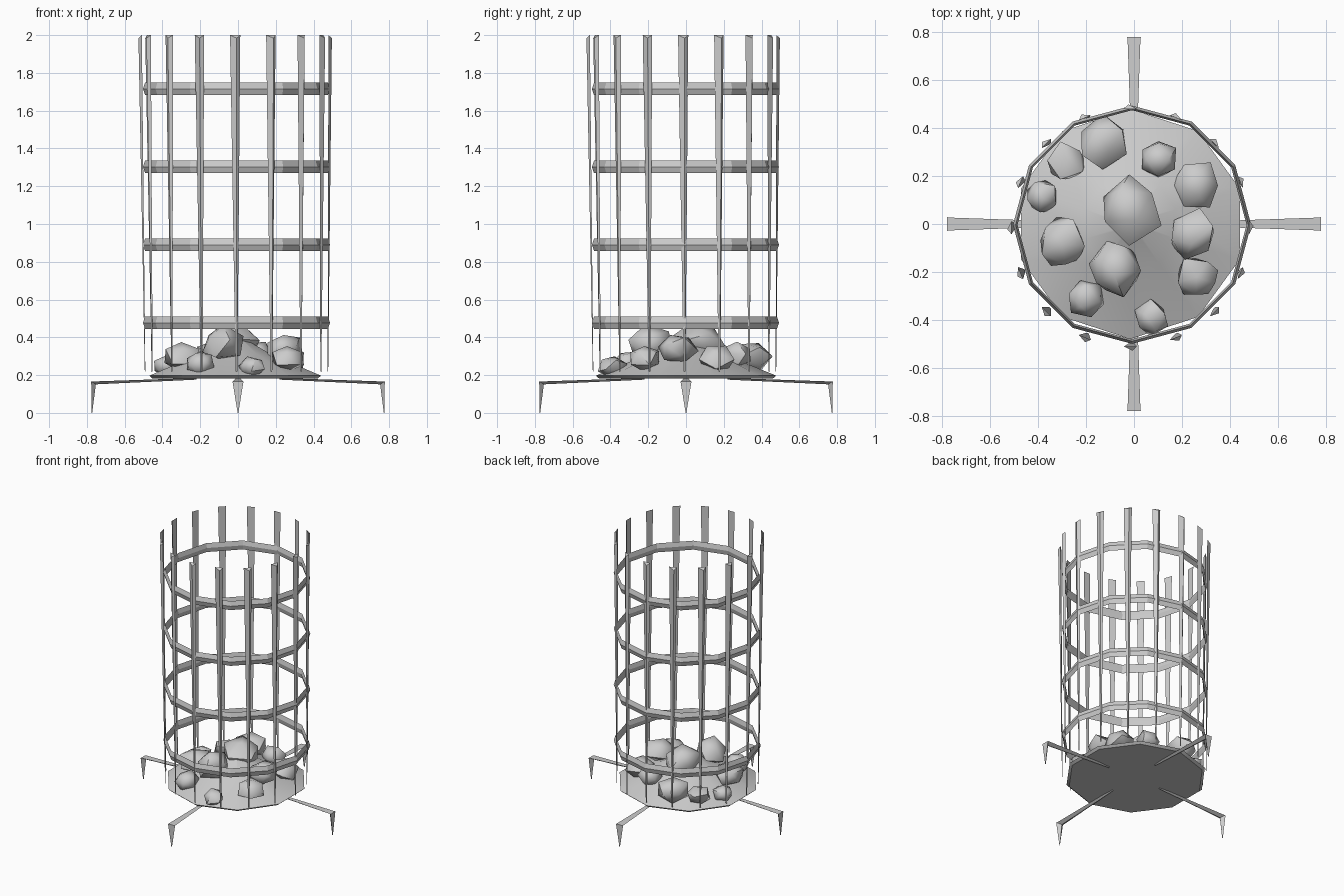
import bpy, bmesh, math, random
from mathutils import Vector, Matrix

if "Cube" in bpy.data.objects:
    bpy.data.objects.remove(bpy.data.objects["Cube"])

random.seed(4)


def finish(name, bm, smooth=None):
    bmesh.ops.recalc_face_normals(bm, faces=bm.faces)
    mesh = bpy.data.meshes.new(name)
    bm.to_mesh(mesh)
    bm.free()
    ob = bpy.data.objects.new(name, mesh)
    bpy.context.collection.objects.link(ob)
    if smooth:
        bpy.ops.object.select_all(action='DESELECT')
        ob.select_set(True)
        bpy.context.view_layer.objects.active = ob
        bpy.ops.object.shade_smooth_by_angle(angle=math.radians(smooth))
    return ob


def loft(bm, sections, closed=False):
    """Skin a list of equal-length point loops."""
    rows = [[bm.verts.new(p) for p in s] for s in sections]
    n = len(rows[0])
    pairs = list(zip(rows, rows[1:] + rows[:1])) if closed else list(zip(rows, rows[1:]))
    for a, b in pairs:
        for i in range(n):
            j = (i + 1) % n
            bm.faces.new((a[i], a[j], b[j], b[i]))
    if not closed:
        bm.faces.new(rows[0])
        bm.faces.new(rows[-1])


# Tapered triangular uprights, slightly skewed at the top
for k in range(16):
    rot = Matrix.Rotation(k * math.tau / 16, 4, 'Z')
    bm = bmesh.new()
    sections = []
    for z, r, w, d, shift in ((0.22, 0.484, 0.005, 0.003, -0.008),
                              (2.0, 0.503, 0.027, 0.018, -0.015)):
        tri = [(r - d * 0.5, -w, z), (r - d * 0.5, w, z), (r + d * 0.5, w * 0.3, z - w * 0.6)]
        sections.append([rot @ Vector(p) + Vector((shift, shift, 0)) for p in tri])
    loft(bm, sections)
    finish(f"upright_bar_{k + 1}", bm)

# Faceted twelve-sided flat hoops
for k, z in enumerate((0.477, 0.89, 1.302, 1.715)):
    bm = bmesh.new()
    sections = []
    for i in range(12):
        a = i * math.tau / 12
        prof = [(0.484, 0.033), (0.495, 0.0), (0.484, -0.033), (0.476, 0.0)]
        sections.append([(r * math.cos(a) - 0.008, r * math.sin(a) - 0.003, z + h)
                         for r, h in prof])
    loft(bm, sections, closed=True)
    finish(f"hoop_{k + 1}", bm)

# Shallow base with a mound of ash
bm = bmesh.new()
sections = []
for r, z in ((0.46, 0.182), (0.478, 0.197), (0.2, 0.31), (0.02, 0.41)):
    sections.append([(r * math.cos((i + 0.5) * math.tau / 10) - 0.015,
                      r * math.sin((i + 0.5) * math.tau / 10), z) for i in range(10)])
loft(bm, sections)
finish("ash_base", bm, 28)

# Coals: x, y, z, radius
coals = [
    (-0.02, 0.06, 0.375, 0.135), (-0.13, 0.34, 0.30, 0.105), (-0.28, 0.26, 0.26, 0.08),
    (0.10, 0.27, 0.31, 0.085), (0.26, 0.16, 0.29, 0.10), (0.24, -0.05, 0.34, 0.105),
    (0.26, -0.22, 0.29, 0.09), (-0.08, -0.18, 0.365, 0.115), (-0.30, -0.08, 0.30, 0.105),
    (-0.20, -0.31, 0.265, 0.085), (0.07, -0.39, 0.24, 0.07), (-0.38, 0.11, 0.25, 0.07),
]
for k, (x, y, z, r) in enumerate(coals):
    bm = bmesh.new()
    bmesh.ops.create_icosphere(bm, subdivisions=1, radius=r)
    turn = Matrix.Rotation(random.uniform(0, 6), 4, random.choice('XYZ'))
    for v in bm.verts:
        p = turn @ (v.co * random.uniform(0.88, 1.18))
        v.co = Vector((x + p.x, y + p.y, z + p.z * 0.8))
    finish(f"coal_{k + 1}", bm, 50)

# Four spokes that widen outward, each with a pointed foot
for k in range(4):
    rot = Matrix.Rotation(k * math.pi / 2, 4, 'Z')
    bm = bmesh.new()
    spoke = [[(0.22, -0.008, 0.185), (0.22, 0.008, 0.185), (0.22, 0, 0.176)],
             [(0.777, -0.027, 0.166), (0.777, 0.027, 0.166), (0.777, 0, 0.15)]]
    foot = [[(0.777, -0.029, 0.166), (0.777, 0.029, 0.166), (0.752, 0, 0.155)],
            [(0.776, -0.002, 0.0), (0.776, 0.002, 0.0), (0.772, 0, 0.0)]]
    for part in (spoke, foot):
        loft(bm, [[rot @ Vector(p) for p in s] for s in part])
    finish(f"leg_{k + 1}", bm)
